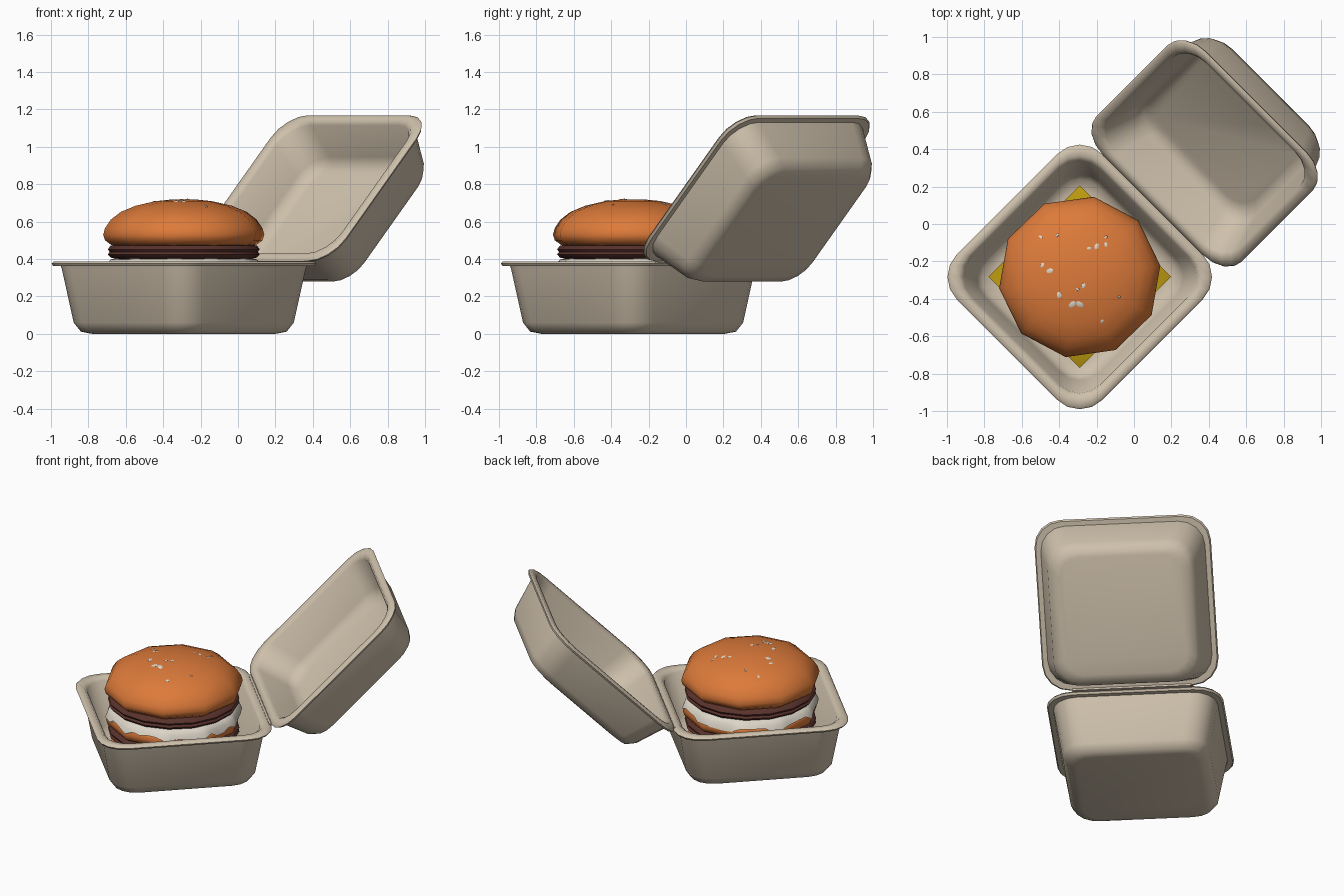
import bpy, bmesh, math, random
from mathutils import Matrix, Vector
from mathutils.bvhtree import BVHTree

if "Cube" in bpy.data.objects:
    bpy.data.objects.remove(bpy.data.objects["Cube"])

random.seed(4)
CX, CY = -0.29, -0.283          # burger and base centre
Q = math.radians(45)


def material(name, rgb):
    m = bpy.data.materials.new(name)
    m.diffuse_color = (*rgb, 1)
    m.use_nodes = True
    m.node_tree.nodes["Principled BSDF"].inputs["Base Color"].default_value = m.diffuse_color
    return m


CARD = material("tan card", (0.62, 0.53, 0.41))
BUN = material("toasted bun", (0.72, 0.195, 0.042))
MEAT = material("brown meat", (0.10, 0.032, 0.025))
CHEESE = material("golden cheese", (0.52, 0.33, 0.005))
CREAM = material("cream", (0.72, 0.67, 0.58))


def finish(name, bm, mat, matrix=Matrix(), angle=50):
    bmesh.ops.recalc_face_normals(bm, faces=bm.faces)
    me = bpy.data.meshes.new(name)
    bm.to_mesh(me)
    bm.free()
    me.materials.append(mat)
    ob = bpy.data.objects.new(name, me)
    ob.matrix_world = matrix
    bpy.context.collection.objects.link(ob)
    bpy.ops.object.select_all(action='DESELECT')
    ob.select_set(True)
    bpy.context.view_layer.objects.active = ob
    bpy.ops.object.shade_smooth_by_angle(angle=math.radians(angle))
    return ob


def skin(bm, loops, caps=True):
    """Join equal-length rings of points with quads and close both ends."""
    rings = [[bm.verts.new(p) for p in loop] for loop in loops]
    n = len(rings[0])
    for a, b in zip(rings, rings[1:]):
        for i in range(n):
            j = (i + 1) % n
            bm.faces.new((a[i], a[j], b[j], b[i]))
    if caps:
        bm.faces.new(rings[0])
        bm.faces.new(rings[-1])


def rounded_square(half, r, z, seg=4):
    pts = []
    for k in range(4):
        a0 = k * math.pi / 2
        c = half - r
        cx, cy = [(c, c), (-c, c), (-c, -c), (c, -c)][k]
        for i in range(seg + 1):
            a = a0 + i * math.pi / 2 / seg
            pts.append((cx + r * math.cos(a), cy + r * math.sin(a), z))
    return pts


def tray(name, d, matrix):
    # (half width, corner radius, height) from outer floor over the rim to the inner floor
    prof = [(0.38, 0.12, 0), (0.43, 0.14, 0.012), (0.46, 0.15, 0.06),
            (0.508, 0.16, d - 0.04), (0.512, 0.16, d - 0.025),
            (0.542, 0.165, d - 0.025), (0.55, 0.17, d - 0.012), (0.54, 0.165, d),
            (0.505, 0.16, d), (0.485, 0.155, d - 0.02),
            (0.435, 0.15, 0.09), (0.41, 0.14, 0.045), (0.36, 0.12, 0.03)]
    bm = bmesh.new()
    skin(bm, [rounded_square(*p) for p in prof])
    return finish(name, bm, CARD, matrix)


# Box: base, and lid swung open about the diagonal hinge
RZ = Matrix.Rotation(Q, 4, 'Z')
DEPTH = 0.30
tray("box_base", 0.388, Matrix.Translation((CX, CY, 0)) @ RZ)
lid_pos = Vector((0.525 + DEPTH * math.sin(Q), 0, 0.787 - DEPTH * math.cos(Q)))
tray("box_lid", DEPTH, RZ @ Matrix.Translation(lid_pos) @ Matrix.Rotation(-Q, 4, 'Y'))

# Hinge strip
bm = bmesh.new()
bmesh.ops.create_cube(bm, size=1, matrix=Matrix.Translation((0.148, 0, 0.385)) @
                      Matrix.Diagonal((0.035, 0.74, 0.012, 1)))
finish("box_hinge", bm, CARD, RZ)


def lathe(name, prof, mat, n=10, phase=8):
    bm = bmesh.new()
    skin(bm, [[(CX + r * math.cos(math.radians(phase) + i * math.tau / n),
                CY + r * math.sin(math.radians(phase) + i * math.tau / n), z)
               for i in range(n)] for r, z in prof])
    return finish(name, bm, mat, angle=60)


# Buns
lathe("bottom_bun", [(0.33, 0.03), (0.38, 0.06), (0.40, 0.12), (0.39, 0.18), (0.36, 0.195)], BUN)
lathe("middle_bun", [(0.38, 0.27), (0.415, 0.29), (0.425, 0.325), (0.41, 0.365), (0.36, 0.385)], BUN)
top = lathe("top_bun", [(0.36, 0.468), (0.39, 0.475), (0.425, 0.50), (0.435, 0.53), (0.425, 0.565),
                        (0.395, 0.61), (0.34, 0.652), (0.26, 0.685), (0.15, 0.71), (0.06, 0.719)], BUN)

# Patties
for name, z in (("lower_patty", 0.2), ("upper_patty", 0.4)):
    lathe(name, [(0.36, z), (0.395, z + 0.008), (0.41, z + 0.025), (0.40, z + 0.038),
                 (0.41, z + 0.052), (0.395, z + 0.072), (0.36, z + 0.078)], MEAT, 16)

# Cheese slice with drooping corners
bm = bmesh.new()
bmesh.ops.create_grid(bm, x_segments=8, y_segments=8, size=0.345)
for v in bm.verts:
    v.co.z = 0.2 - 0.4 * max(0, v.co.xy.length - 0.39)
ext = bmesh.ops.extrude_face_region(bm, geom=bm.faces[:])
bmesh.ops.translate(bm, vec=(0, 0, 0.012),
                    verts=[g for g in ext["geom"] if isinstance(g, bmesh.types.BMVert)])
finish("cheese_slice", bm, CHEESE, Matrix.Translation((CX, CY, 0)), 40)
# (unrotated grid is turned so its corners face the axes)
bpy.data.objects["cheese_slice"].matrix_world = Matrix.Translation((CX, CY, 0)) @ RZ

# Sauce: disc with a ragged dripping edge over the middle bun
bm = bmesh.new()
N = 50
sector = math.tau / 10
drip = [random.uniform(0.325, 0.362) for _ in range(N)]
loops = []
for r, z in ((0.36, 0.404), (0.395, 0.398), (0.418, 0.372), (0.43, None), (0.38, 0.34)):
    loop = []
    for i in range(N):
        t = i * math.tau / N
        k = math.cos(sector / 2) / math.cos((t % sector) - sector / 2)
        a = t + math.radians(8)
        loop.append((CX + r * k * math.cos(a), CY + r * k * math.sin(a),
                     drip[i] if z is None else z))
    loops.append(loop)
skin(bm, loops)
finish("sauce", bm, CREAM)

# Seeds, sunk into the top bun
bm = bmesh.new()
bm.from_mesh(top.data)
tree = BVHTree.FromBMesh(bm)
bm.free()
seeds = [(-0.50, -0.07, 1), (-0.41, -0.06, 0.8), (-0.49, -0.22, 1.2), (-0.45, -0.25, 1.6),
         (-0.40, -0.38, 1.5), (-0.33, -0.43, 1.8), (-0.29, -0.43, 1.8), (-0.27, -0.33, 1.2),
         (-0.24, -0.13, 1.0), (-0.20, -0.12, 1.4), (-0.15, -0.11, 1.1), (-0.15, -0.07, 0.8),
         (-0.08, -0.39, 0.7), (-0.17, -0.52, 1.0), (-0.30, -0.35, 0.9)]
bm = bmesh.new()
for x, y, s in seeds:
    hit, normal, _, _ = tree.ray_cast(Vector((x, y, 2)), Vector((0, 0, -1)))
    m = (Matrix.Translation(hit) @ normal.to_track_quat('Z', 'Y').to_matrix().to_4x4() @
         Matrix.Rotation(random.uniform(0, 6), 4, 'Z') @ Matrix.Diagonal((s, 0.65 * s, 0.3, 1)))
    bmesh.ops.create_icosphere(bm, subdivisions=1, radius=0.014, matrix=m)
finish("sesame_seeds", bm, CREAM)
